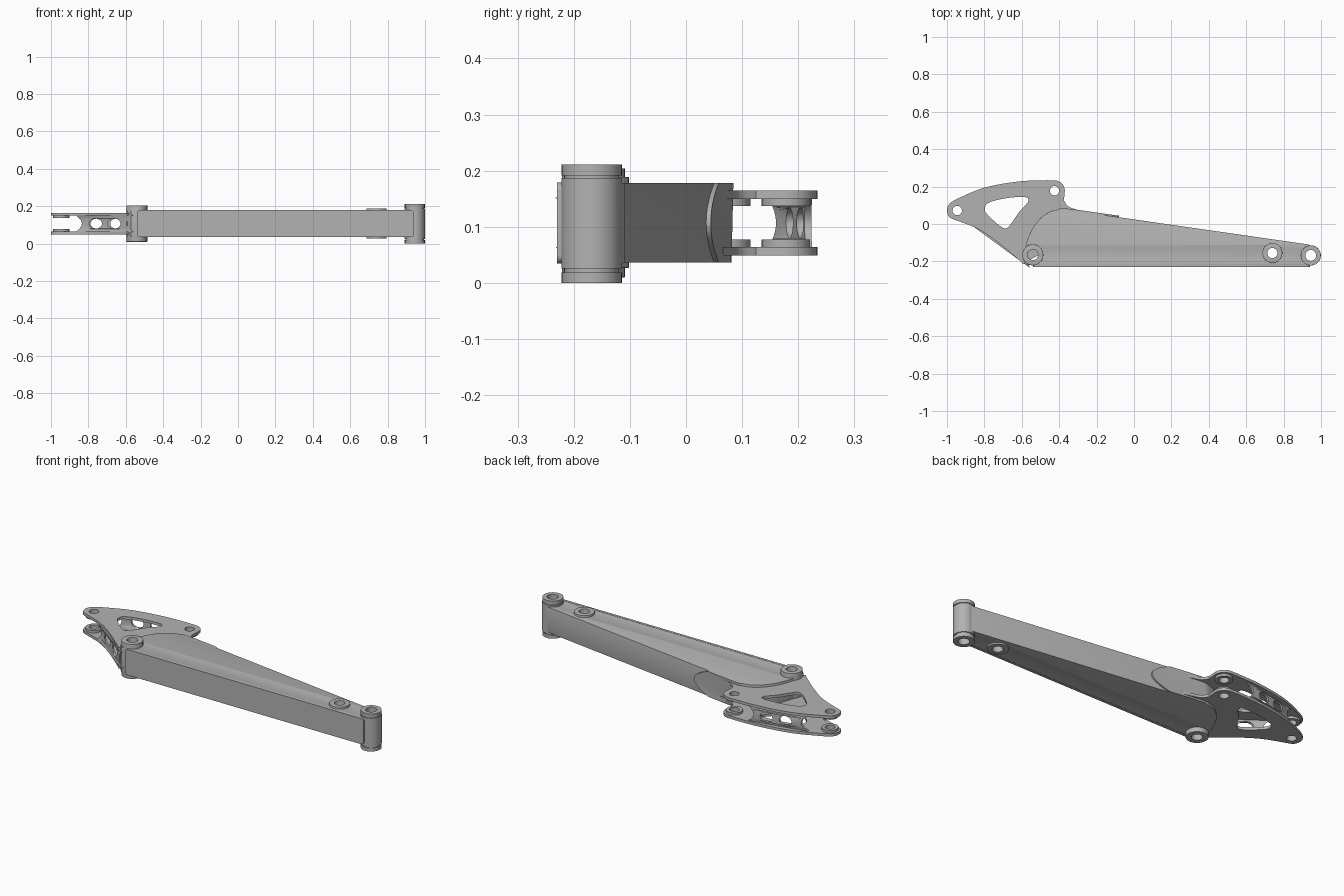
import bpy, bmesh, math
from mathutils import Vector

cube = bpy.data.objects.get("Cube")
if cube:
    bpy.data.objects.remove(cube, do_unlink=True)

steel = bpy.data.materials.new("grey steel")
steel.use_nodes = True
steel.diffuse_color = (0.45, 0.45, 0.45, 1)
steel.node_tree.nodes["Principled BSDF"].inputs["Base Color"].default_value = (0.45, 0.45, 0.45, 1)

MID = 0.107                      # height of the arm's plane of symmetry


def arc(c, r, a0, a1, n=12, ry=None):
    """Points on an arc, angles in degrees."""
    angles = [math.radians(a0 + (a1 - a0) * i / n) for i in range(n + 1)]
    return [(c[0] + r * math.cos(a), c[1] + (ry or r) * math.sin(a)) for a in angles]


def circle(c, r, ry=None):
    return arc(c, r, 0, 360, 40, ry)[:-1]


def smooth(pts, closed=False, n=6):
    """Catmull-Rom curve through a few points."""
    p = [Vector(q) for q in pts]
    p = [p[-1]] + p + p[:2] if closed else [p[0]] + p + [p[-1]]
    out = []
    for a, b, c, d in zip(p, p[1:], p[2:], p[3:]):
        for i in range(n):
            t = i / n
            out.append(tuple(0.5 * (2 * b + (c - a) * t + (2 * a - 5 * b + 4 * c - d) * t * t
                                    + (3 * b - a - 3 * c + d) * t ** 3)))
    return out if closed else out + [tuple(p[-1])]


def plate(name, outlines, z0, z1, bevel=0, mapper=None):
    """Extrude an outline with holes, then optionally bend and round it."""
    cu = bpy.data.curves.new(name, 'CURVE')
    cu.dimensions, cu.fill_mode, cu.extrude = '2D', 'BOTH', (z1 - z0) / 2
    for pts in outlines:
        sp = cu.splines.new('POLY')
        sp.points.add(len(pts) - 1)
        for q, (x, y) in zip(sp.points, pts):
            q.co = (x, y, 0, 1)
        sp.use_cyclic_u = True
    ob = bpy.data.objects.new(name, cu)
    bpy.context.collection.objects.link(ob)
    bpy.ops.object.select_all(action='DESELECT')
    bpy.context.view_layer.objects.active = ob
    ob.select_set(True)
    bpy.ops.object.convert(target='MESH')
    ob = bpy.context.object
    bm = bmesh.new()
    bm.from_mesh(ob.data)
    bmesh.ops.remove_doubles(bm, verts=bm.verts, dist=0.0002)
    for v in bm.verts:
        v.co.z += (z0 + z1) / 2
        if mapper:
            v.co = mapper(v.co)
    bmesh.ops.recalc_face_normals(bm, faces=bm.faces)
    bm.to_mesh(ob.data)
    bm.free()
    ob.data.materials.clear()
    ob.data.materials.append(steel)
    if bevel:
        mod = ob.modifiers.new("round", 'BEVEL')
        mod.width, mod.segments, mod.angle_limit = bevel, 3, math.radians(50)
        bpy.ops.object.convert(target='MESH')
    bpy.ops.object.shade_smooth_by_angle(angle=math.radians(35))
    return ob


def along(path):
    """Mapper that stands a flat sheet up and bends it along a path y(x)."""
    def f(co):
        for (xa, ya), (xb, yb) in zip(path, path[1:]):
            if co.x <= xb or xb == path[-1][0]:
                y = ya + (yb - ya) * (co.x - xa) / (xb - xa)
                return Vector((co.x, y + co.z, co.y))
    return f


# Pivot centres
tip, heel, mid = (0.945, -0.168), (-0.541, -0.165), (0.74, -0.155)
link, ram = (-0.945, 0.072), (-0.425, 0.178)

# Main box arm with rounded heel and long taper
back_curve = [(-0.59, -0.2), (-0.577, -0.107), (-0.53, -0.005), (-0.46, 0.06),
              (-0.385, 0.079), (-0.31, 0.069)]
arm = ([(-0.572, -0.22)] + smooth(back_curve) + [(0.93, -0.109)]
       + arc(tip, 0.05, 80, -90))
plate("main_arm", [arm] + [circle(c, 0.042) for c in (tip, heel, mid)],
      0.036, 0.178, bevel=0.007)

# Overhanging front cover with rounded corners
cover = []
for x, z, a in ((0.925, 0.164, 0), (-0.525, 0.164, 90), (-0.525, 0.05, 180), (0.925, 0.05, 270)):
    cover += arc((x, z), 0.015, a, a + 90, 6)
plate("front_cover", [cover], 0, 0.014, mapper=along([(-1, -0.23), (1, -0.23)]))

# Pivot tubes
for z0, z1, r in ((0, 0.019, 0.0535), (0.019, 0.026, 0.049), (0.026, 0.187, 0.054),
                  (0.187, 0.191, 0.049), (0.191, 0.211, 0.0535)):
    plate("tip_tube", [circle(tip, r), circle(tip, 0.029)], z0, z1)
plate("heel_tube", [circle(heel, 0.056), circle(heel, 0.028)], 0.01, 0.204, bevel=0.004)
plate("middle_tube", [circle(mid, 0.053), circle(mid, 0.027)], 0.027, 0.189, bevel=0.003)

# Pair of bracket plates with a rounded triangular window
bracket = (arc(link, 0.055, 225, 115)
           + smooth([(-0.95, 0.133), (-0.797, 0.195), (-0.61, 0.228), (-0.46, 0.234)])
           + arc(ram, 0.055, 90, -15)
           + smooth([(-0.374, 0.125), (-0.345, 0.09), (-0.26, 0.066)])
           + [(-0.4, 0.0), (-0.5, -0.16), (-0.594, -0.214)]
           + smooth([(-0.59, -0.214), (-0.717, -0.107), (-0.834, -0.027), (-0.97, 0.027)]))
window = smooth([(-0.797, 0.08), (-0.78, 0.112), (-0.69, 0.137), (-0.583, 0.144),
                 (-0.567, 0.118), (-0.61, 0.07), (-0.647, 0.016), (-0.68, -0.022),
                 (-0.717, -0.01), (-0.786, 0.053)], closed=True)
for side, label in ((-1, "lower"), (1, "upper")):
    def span(a, b):
        return sorted((MID + side * a, MID + side * b))
    plate(label + "_bracket", [bracket, window, circle(link, 0.025), circle(ram, 0.025)],
          *span(0.043, 0.058))
    for c, n in ((link, "link"), (ram, "ram")):
        plate(f"{label}_{n}_boss", [circle(c, 0.043), circle(c, 0.025)], *span(0.03, 0.044))

# Webs joining the brackets, with hollowed ends and two oval openings
def web(name, s0, s1, path):
    steps = [i / 8 for i in range(-8, 9)]
    left = [(s0 + 0.035 * (1 - t * t), MID + 0.045 * t) for t in steps]
    right = [(s1 - 0.035 * (1 - t * t), MID + 0.045 * t) for t in reversed(steps)]
    ovals = [circle((s0 + (s1 - s0) * k, MID), 0.034, 0.027) for k in (0.35, 0.67)]
    plate(name, [left + right] + ovals, -0.006, 0.006, mapper=along(path))


web("back_web", -0.87, -0.54, [(-0.9, 0.138), (-0.797, 0.183), (-0.61, 0.216), (-0.46, 0.222)])
web("front_web", -0.87, -0.56, [(-0.9, 0.013), (-0.834, -0.015), (-0.717, -0.095), (-0.55, -0.235)])

# Doubler plate on the back of the arm, with a rounded nose
edges = [-0.4 + 0.02 * i for i in range(12)]
nose = [(-0.18 + 0.1 * (1 - t * t), MID - 0.071 * t)
        for t in [1 - i / 8 for i in range(17)]]
doubler = ([(s, MID - 0.071) for s in edges[:-1]] + nose
           + [(s, MID + 0.071) for s in reversed(edges[:-1])])
plate("back_doubler", [doubler], -0.006, 0.006,
      mapper=along([(-0.42, 0.07), (-0.385, 0.079), (-0.31, 0.071), (0.93, -0.106)]))
